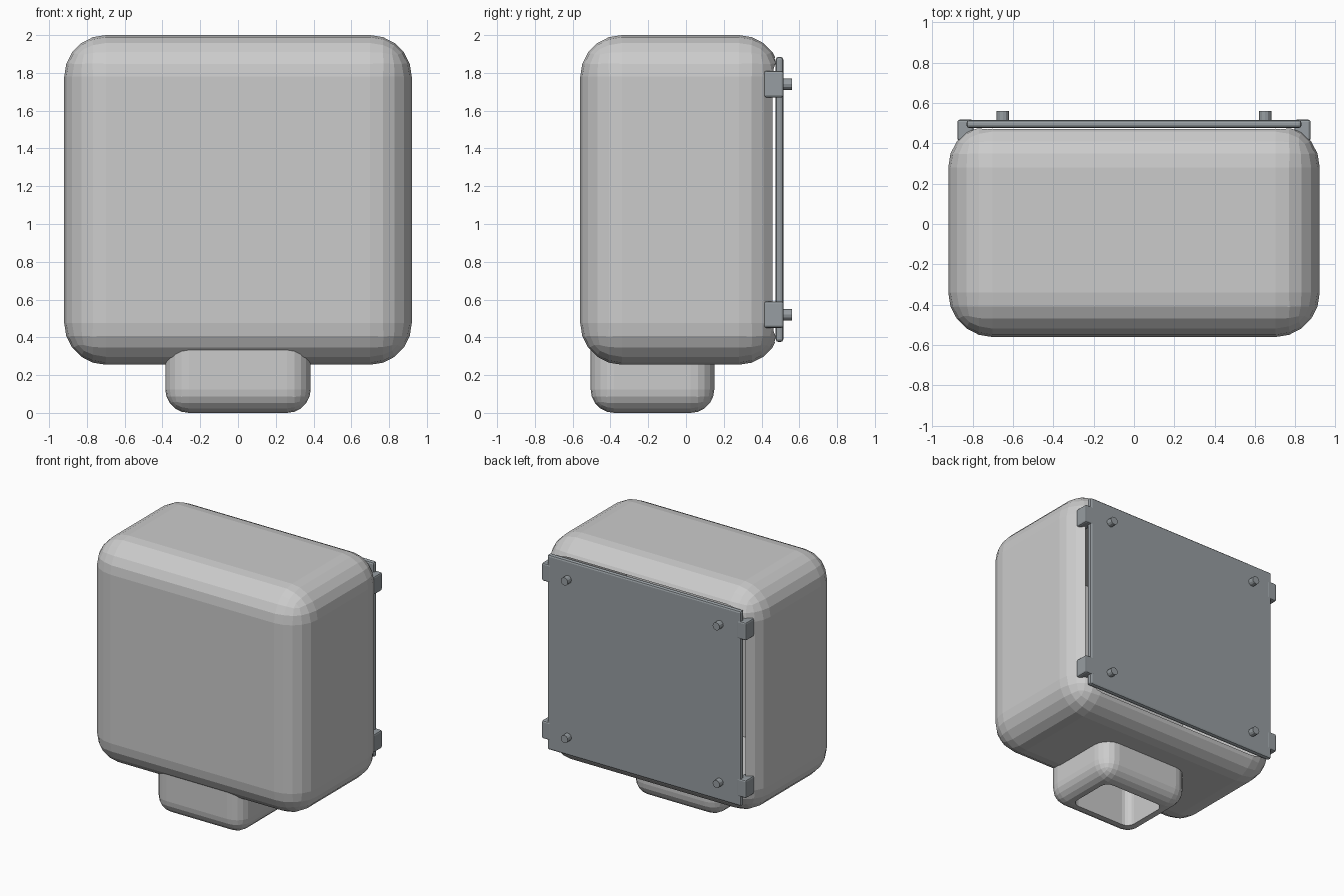
import bpy, bmesh
from mathutils import Vector

if "Cube" in bpy.data.objects:
    bpy.data.objects.remove(bpy.data.objects["Cube"])

metal = bpy.data.materials.new("dark_metal")
metal.diffuse_color = (0.31, 0.34, 0.36, 1)
metal.use_nodes = True
metal.node_tree.nodes["Principled BSDF"].inputs["Base Color"].default_value = metal.diffuse_color


def finish(name, bm, mat=None):
    me = bpy.data.meshes.new(name)
    bmesh.ops.recalc_face_normals(bm, faces=bm.faces)
    bm.to_mesh(me)
    bm.free()
    ob = bpy.data.objects.new(name, me)
    bpy.context.collection.objects.link(ob)
    if mat:
        me.materials.append(mat)
    return ob


def box(name, lo, hi, radius=0, segs=1, axis=None, mat=None):
    """Box between two corners; bevels all edges, or only those along one axis."""
    lo, hi = Vector(lo), Vector(hi)
    bm = bmesh.new()
    bmesh.ops.create_cube(bm, size=1)
    for v in bm.verts:
        v.co = Vector([lo[i] + (v.co[i] + 0.5) * (hi[i] - lo[i]) for i in range(3)])
    if radius:
        edges = [e for e in bm.edges if axis is None or
                 abs((e.verts[0].co - e.verts[1].co).normalized()[axis]) > 0.9]
        bmesh.ops.bevel(bm, geom=edges, offset=radius, segments=segs,
                        profile=0.5, affect='EDGES')
    return finish(name, bm, mat)


def cut(ob, cutters):
    for c in cutters:
        m = ob.modifiers.new("cut", 'BOOLEAN')
        m.operation = 'DIFFERENCE'
        m.solver = 'EXACT'
        m.object = c
    bpy.context.view_layer.update()
    deps = bpy.context.evaluated_depsgraph_get()
    me = bpy.data.meshes.new_from_object(ob.evaluated_get(deps))
    ob.modifiers.clear()
    ob.data = me


# hollow housing and the outlet below it
housing = box("housing", (-0.92, -0.56, 0.255), (0.92, 0.50, 2.0), 0.22, 5)
outlet = box("outlet", (-0.385, -0.505, 0), (0.385, 0.15, 0.46), 0.125, 5)
cavity = box("cavity_cutter", (-0.83, -0.46, 0.37), (0.83, 0.8, 1.885), 0.15, 5, axis=1)
chute = box("chute_cutter", (-0.26, -0.37, -0.2), (0.26, 0.01, 0.8), 0.06, 4, axis=2)
for part in (housing, outlet):
    cut(part, (cavity, chute))
for helper in (cavity, chute):
    bpy.data.objects.remove(helper)

# back cover plate
box("back_plate", (-0.83, 0.475, 0.375), (0.83, 0.515, 1.885), 0.015, 2, mat=metal)

# clips and screw pins at the four corners of the plate
for side, s in (("left", -1), ("right", 1)):
    for level, z in (("lower", 0.52), ("upper", 1.74)):
        xs = sorted((s * 0.795, s * 0.875))
        box(f"clip_{level}_{side}", (xs[0], 0.412, z - 0.07), (xs[1], 0.517, z + 0.07),
            0.012, 2, mat=metal)
        bm = bmesh.new()
        bmesh.ops.create_cone(bm, cap_ends=True, segments=12, radius1=0.03,
                              radius2=0.03, depth=0.07)
        for v in bm.verts:
            v.co = Vector((v.co.x + s * 0.65, 0.525 + v.co.z, z + v.co.y))
        finish(f"pin_{level}_{side}", bm, metal)
